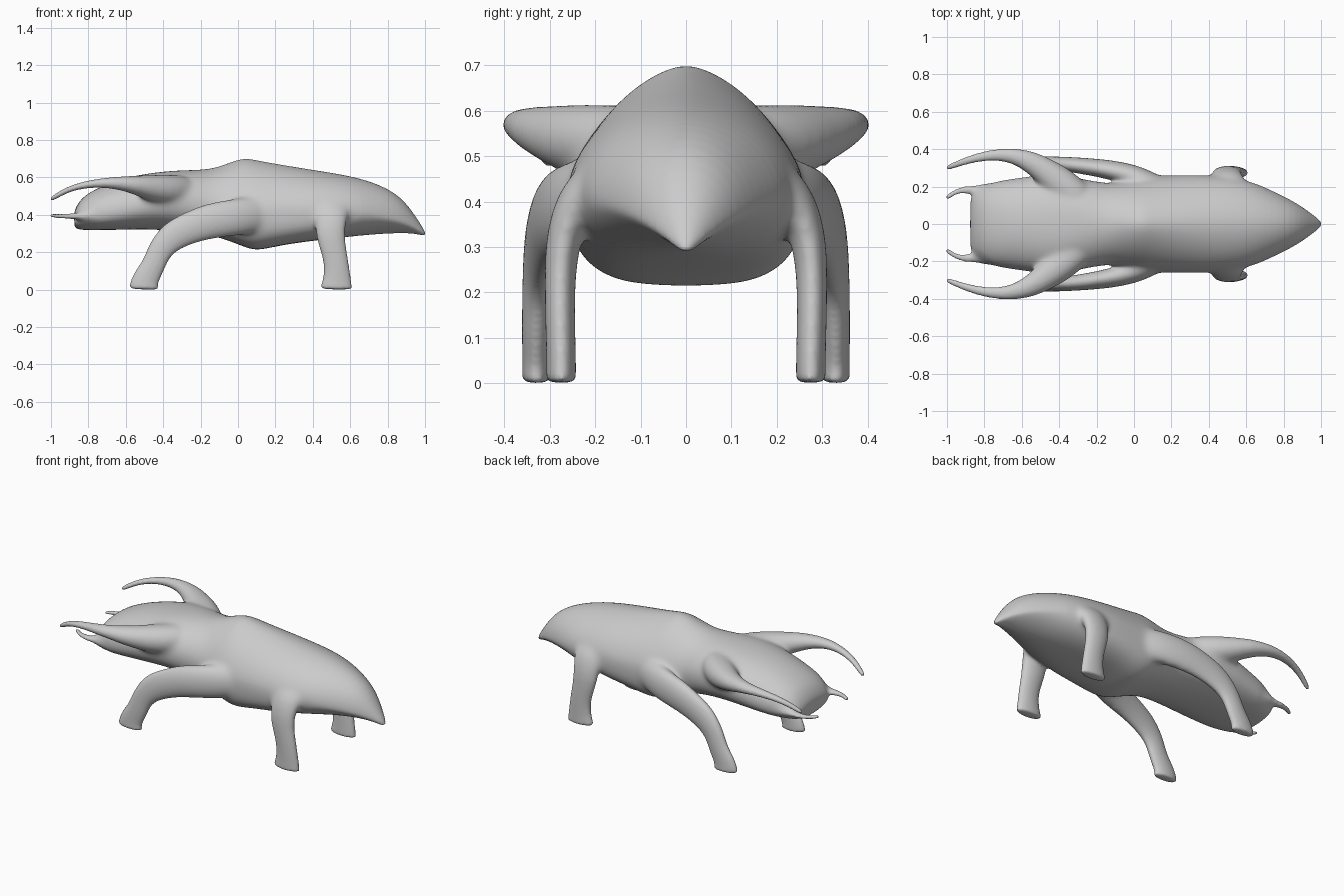
import bpy, bmesh
from math import cos, sin, pi, copysign
from mathutils import Vector

if "Cube" in bpy.data.objects:
    bpy.data.objects.remove(bpy.data.objects["Cube"])

skin = bpy.data.materials.new("grey skin")
skin.use_nodes = True
skin.diffuse_color = (0.6, 0.6, 0.6, 1)
skin.node_tree.nodes["Principled BSDF"].inputs["Base Color"].default_value = (0.6, 0.6, 0.6, 1)

bm = bmesh.new()


def bridge(rings):
    """Skin a list of point rings and close both ends."""
    loops = [[bm.verts.new(p) for p in ring] for ring in rings]
    n = len(loops[0])
    for a, b in zip(loops, loops[1:]):
        for i in range(n):
            j = (i + 1) % n
            bm.faces.new((a[i], a[j], b[j], b[i]))
    bm.faces.new(loops[0][::-1])
    bm.faces.new(loops[-1])


def power(v, e):
    return copysign(abs(v) ** (2 / e), v)


def section(x, top, mid, bottom, width, up, down):
    """Body ring: separate roundness above and below the widest line."""
    ring = []
    for i in range(24):
        a = 2 * pi * i / 24
        e, h = (up, top - mid) if sin(a) >= 0 else (down, mid - bottom)
        ring.append((x, width * power(cos(a), e), mid + h * power(sin(a), e)))
    return ring


def limb(points):
    """Mirrored pair of tubes; each point is x, y, z, half width, half depth."""
    for side in (1, -1):
        centres = [Vector((p[0], p[1] * side, p[2])) for p in points]
        rings = []
        for k, p in enumerate(points):
            t = centres[min(k + 1, len(points) - 1)] - centres[max(k - 1, 0)]
            t.normalize()
            u = Vector((0, 1, 0))
            u = (u - t * u.dot(t)).normalized()
            v = t.cross(u)
            ring = [centres[k] + u * p[3] * cos(a) + v * p[4] * sin(a)
                    for a in (2 * pi * i / 12 for i in range(12))]
            rings.append([(q.x, q.y, max(q.z, 0)) for q in ring])
        bridge(rings)


# Trunk from the pointed snout to the blunt rump: x, top, mid, bottom, width, roundness up and down
trunk = [
    (1.005, .305, .292, .282, .012, 2, 2),
    (.955, .385, .33, .298, .052, 2, 1.5),
    (.87, .505, .37, .302, .115, 2, 1.4),
    (.73, .575, .40, .295, .185, 1.9, 1.6),
    (.58, .614, .42, .28, .25, 1.8, 2.2),
    (.40, .642, .42, .26, .265, 1.8, 3),
    (.22, .672, .42, .235, .262, 1.7, 3.2),
    (.10, .694, .42, .204, .262, 1.6, 3),
    (.03, .71, .42, .228, .25, 1.6, 3),
    (-.06, .675, .43, .265, .23, 1.7, 2.8),
    (-.15, .642, .45, .29, .215, 1.9, 2.4),
    (-.30, .640, .47, .31, .25, 2.1, 2.2),
    (-.43, .630, .48, .32, .275, 2.2, 2.2),
    (-.60, .603, .43, .32, .25, 2.1, 2.4),
    (-.74, .55, .41, .317, .23, 2.2, 2.6),
    (-.83, .50, .395, .317, .20, 2.2, 2.4),
    (-.868, .44, .375, .325, .16, 2.1, 2.2),
    (-.876, .41, .375, .34, .12, 2, 2),
]
bridge([section(*s) for s in trunk])

# Legs at the snout end
limb([(.50, .13, .46, .05, .10), (.50, .225, .44, .05, .105), (.495, .262, .36, .046, .09),
      (.495, .277, .27, .036, .076), (.525, .278, .16, .034, .066), (.53, .275, .06, .034, .076),
      (.526, .275, .015, .034, .088), (.526, .275, 0, .034, .088)])

# Long swept legs towards the rump
limb([(.24, .13, .42, .05, .08), (.10, .215, .40, .065, .10), (-.02, .268, .388, .062, .108),
      (-.18, .30, .362, .05, .094), (-.34, .318, .30, .042, .088), (-.42, .326, .215, .036, .068),
      (-.45, .33, .13, .033, .064), (-.495, .33, .06, .032, .073),
      (-.503, .33, .015, .032, .082), (-.503, .33, 0, .032, .082)])

# Curved upper horns, broad at the root
limb([(-.25, .10, .53, .08, .08), (-.36, .19, .53, .10, .09), (-.45, .265, .54, .085, .08),
      (-.55, .335, .56, .06, .05), (-.67, .374, .573, .038, .031), (-.80, .366, .566, .026, .02),
      (-.91, .335, .537, .02, .016), (-.985, .305, .492, .015, .014), (-1.003, .298, .48, .01, .01)])

# Thin lower feelers on the rump
limb([(-.62, .16, .40, .06, .05), (-.76, .182, .395, .05, .04), (-.85, .180, .392, .032, .02),
      (-.91, .184, .392, .018, .013), (-.955, .172, .393, .014, .012),
      (-.99, .148, .395, .013, .011), (-1.005, .138, .396, .009, .009)])

bmesh.ops.recalc_face_normals(bm, faces=bm.faces)
mesh = bpy.data.meshes.new("creature_body")
bm.to_mesh(mesh)
bm.free()
mesh.materials.append(skin)
creature = bpy.data.objects.new("creature_body", mesh)
bpy.context.collection.objects.link(creature)
bpy.context.view_layer.objects.active = creature
creature.select_set(True)

# Fuse the limbs into one skin
subsurf = creature.modifiers.new("round", 'SUBSURF')
subsurf.levels = subsurf.render_levels = 2
fuse = creature.modifiers.new("fuse", 'REMESH')
fuse.mode = 'VOXEL'
fuse.voxel_size = 0.008
fuse.use_smooth_shade = True
relax = creature.modifiers.new("relax", 'SMOOTH')
relax.factor = 0.5
relax.iterations = 4
for name in ("round", "fuse", "relax"):
    bpy.ops.object.modifier_apply(modifier=name)

# Blend the skin where limbs leave the trunk: root centre and reach
roots = [((.50, .25, .44), .17), ((.05, .25, .42), .22),
         ((-.38, .25, .54), .2), ((-.80, .19, .40), .09)]
group = creature.vertex_groups.new(name="limb_roots")
for v in creature.data.vertices:
    p = Vector((v.co.x, abs(v.co.y), v.co.z))
    weight = max(1 - (p - Vector(c)).length / r for c, r in roots)
    if weight > 0:
        group.add([v.index], min(1, weight * 2), 'REPLACE')
blend = creature.modifiers.new("blend", 'SMOOTH')
blend.factor = 0.5
blend.iterations = 70
blend.vertex_group = group.name
bpy.ops.object.modifier_apply(modifier="blend")
bpy.ops.object.shade_smooth_by_angle(angle=0.9)
